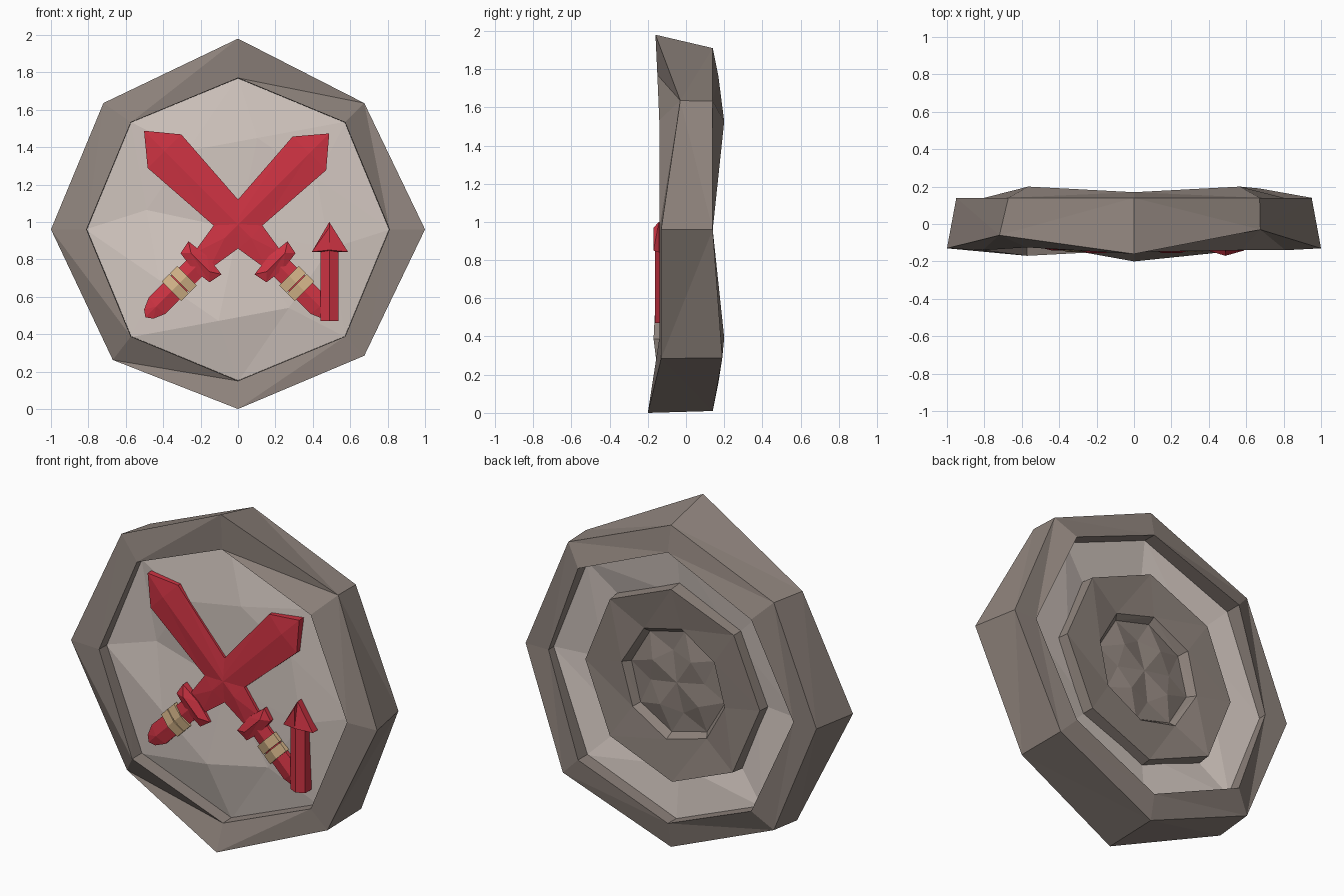
import bpy, bmesh, math
from mathutils import Vector

if "Cube" in bpy.data.objects:
    bpy.data.objects.remove(bpy.data.objects["Cube"])

CZ = 0.96  # height of the disc centre


def material(name, rgb):
    m = bpy.data.materials.new(name)
    m.diffuse_color = (*rgb, 1)
    m.use_nodes = True
    m.node_tree.nodes["Principled BSDF"].inputs["Base Color"].default_value = m.diffuse_color
    return m


DARK = material("dark stone", (0.27, 0.225, 0.20))
LIGHT = material("light stone", (0.66, 0.58, 0.535))
RED = material("red paint", (0.61, 0.033, 0.055))
TAN = material("tan wrap", (0.66, 0.46, 0.25))


def finish(bm, name, mat):
    bmesh.ops.triangulate(bm, faces=[f for f in bm.faces if len(f.verts) == 4])
    bmesh.ops.recalc_face_normals(bm, faces=bm.faces)
    me = bpy.data.meshes.new(name)
    bm.to_mesh(me)
    bm.free()
    ob = bpy.data.objects.new(name, me)
    bpy.context.collection.objects.link(ob)
    me.materials.append(mat)
    return ob


def spread(v):
    return v if isinstance(v, list) else [v] * 8


def octagon_rings(name, mat, rings, closed=False):
    """Bridge octagons given as (radii, y values, twists in degrees)."""
    bm = bmesh.new()
    loops = []
    for ring in rings:
        r, y, tw = map(spread, ring)
        ang = [math.radians(45 * k + tw[k]) for k in range(8)]
        loops.append([bm.verts.new((r[k] * math.cos(ang[k]), y[k], CZ + r[k] * math.sin(ang[k])))
                      for k in range(8)])
    pairs = list(zip(loops, loops[1:])) + ([(loops[-1], loops[0])] if closed else [])
    for a, b in pairs:
        for k in range(8):
            j = (k + 1) % 8
            bm.faces.new((a[k], a[j], b[j], b[k]))
    if not closed:  # fan caps at both ends
        for lp in (loops[0], loops[-1]):
            c = bm.verts.new(sum((v.co for v in lp), Vector()) / 8)
            for k in range(8):
                bm.faces.new((lp[k], lp[(k + 1) % 8], c))
    return finish(bm, name, mat)


# Chipped outer rim
octagon_rings("stone_rim", DARK, [
    ([1, .955, 1.02, .987, 1, .967, .96, .955],
     [-.13, -.03, -.16, -.06, -.13, -.08, -.2, -.13], [0, 0, 0, 1.8, 0, 1.2, 0, 0]),
    (.95, [.14, .14, .14, .14, .14, .14, .14, .19], 0),
    (.80, [.14, .2, .17, .2, .14, .2, .17, .2], 0),
    (.81, [-.14, -.14, -.15, -.125, -.14, -.17, -.14, -.14], 0)], closed=True)

# Recessed pale panel, with one hollow and one raised chip on the front
octagon_rings("stone_panel", LIGHT, [
    (.5, [-.11, -.105, -.12, -.115, -.06, -.11, -.14, -.11], -12),
    (.815, [-.07, -.07, -.08, -.08, -.07, -.08, -.06, -.07], 0),
    (.81, [.09, .11, .09, .10, .09, .11, .09, .11], 0),
    (.5, [.05, .04, .05, .06, .05, .04, .06, .05], 0)])

# Back boss with a hollow, twisted middle
octagon_rings("back_boss", DARK, [
    (.58, .03, 0),
    (.57, [.125, .135, .14, .13, .125, .14, .13, .135], 0),
    (.34, [.12, .10, .11, .125, .12, .10, .115, .11], 8),
    (.31, .07, 8),
    (.18, [.10, .07, .10, .08, .10, .07, .10, .075], 34)])


def plate(name, mat, outline, y_back, y_edge, y_ridge, ridge, place):
    """Outline extruded forward, its front rising to a ridge line (two points)."""
    bm = bmesh.new()

    def vert(p, y):
        x, z = place(*p)
        return bm.verts.new((x, y, z))
    back = [vert(p, y_back) for p in outline]
    front = [vert(p, y_edge) for p in outline]
    tops = [vert(p, y_ridge) for p in ridge]
    n = len(outline)
    near = [min((0, 1), key=lambda i: (p[0] - ridge[i][0]) ** 2 + (p[1] - ridge[i][1]) ** 2)
            for p in outline]
    bm.faces.new(back)
    for k in range(n):
        j = (k + 1) % n
        bm.faces.new((back[k], back[j], front[j], front[k]))
        bm.faces.new((front[k], front[j], tops[near[j]]))
        if near[k] != near[j]:
            bm.faces.new((front[k], tops[near[j]], tops[near[k]]))
    return finish(bm, name, mat)


# Crossed swords: u runs along the sword, v across it
for side, label in ((1, "right"), (-1, "left")):
    def along(u, v, s=side):
        if s < 0 and u > .1:  # the left blade is slightly longer
            u *= 1.03
        return s * (u - v) * math.sqrt(.5), .985 + (u + v) * math.sqrt(.5)

    plate("blade_" + label, RED,
          [(.69, 0), (.54, .127), (.09, .095), (-.09, .09), (-.28, .06),
           (-.28, -.06), (-.09, -.09), (.09, -.095), (.54, -.127)],
          -.06, -.126, -.14, [(.54, 0), (-.1, 0)], along)
    plate("guard_" + label, RED,
          [(-.25, .125), (-.235, 0), (-.25, -.125), (-.325, -.11), (-.34, 0), (-.325, .11)],
          -.07, -.135, -.155, [(-.285, .07), (-.285, -.07)], along)
    plate("grip_" + label, RED,
          [(-.3, .06), (-.3, -.06), (-.61, -.063), (-.675, -.035), (-.70, 0),
           (-.675, .035), (-.61, .063)],
          -.06, -.126, -.142, [(-.32, 0), (-.62, 0)], along)
    for i, (a, b) in enumerate(((-.385, -.441), (-.447, -.503))):
        plate(f"grip_wrap_{label}_{i + 1}", TAN,
              [(a, .074), (a, -.074), (b, -.074), (b, .074)],
              -.07, -.134, -.150, [(a, 0), (b, 0)], along)

# Small upward arrow
flat = lambda x, z: (x, z)
plate("arrow_shaft", RED, [(.44, .47), (.44, .86), (.537, .86), (.537, .47)],
      -.05, -.14, -.162, [(.488, .47), (.488, .85)], flat)
plate("arrow_head", RED, [(.395, .84), (.488, 1.0), (.588, .84)],
      -.05, -.142, -.17, [(.488, .85), (.488, .97)], flat)
